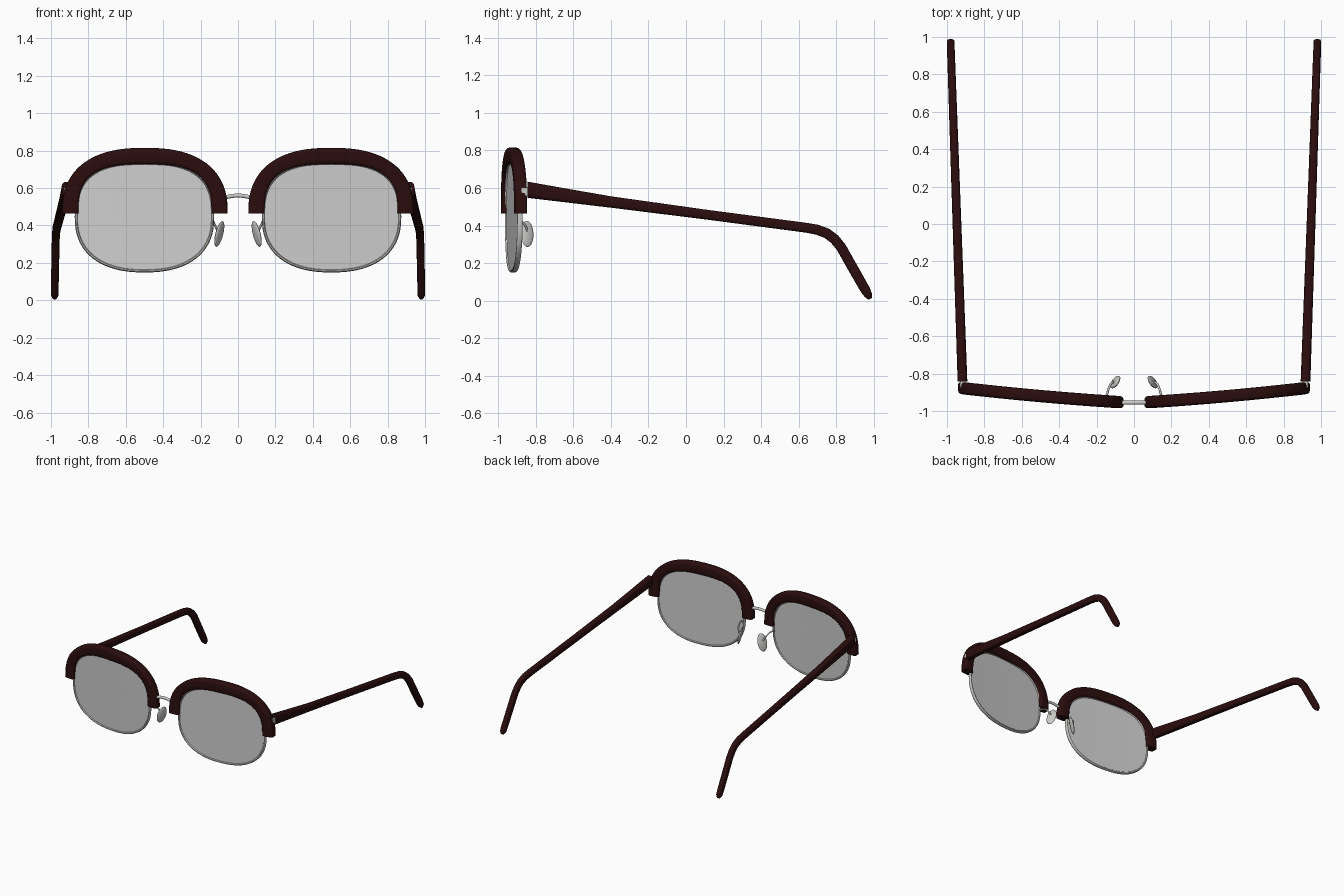
import bpy, bmesh
from math import cos, sin, pi, copysign
from mathutils import Vector, Matrix

cube = bpy.data.objects.get("Cube")
if cube:
    bpy.data.objects.remove(cube, do_unlink=True)


def material(name, rgb, rough):
    m = bpy.data.materials.new(name)
    m.use_nodes = True
    m.diffuse_color = (*rgb, 1)
    bsdf = next(n for n in m.node_tree.nodes if n.type == 'BSDF_PRINCIPLED')
    bsdf.inputs["Base Color"].default_value = (*rgb, 1)
    bsdf.inputs["Roughness"].default_value = rough
    return m


BROWN = material("dark_red_brown", (0.024, 0.004, 0.004), 0.4)
METAL = material("pale_metal", (0.6, 0.6, 0.58), 0.4)
GLASS = material("grey_lens", (0.62, 0.62, 0.62), 0.4)


def finish(name, bm, mat, mirror=True):
    """Turn a bmesh into a smooth object, mirrored across x = 0."""
    bmesh.ops.recalc_face_normals(bm, faces=bm.faces)
    mesh = bpy.data.meshes.new(name)
    bm.to_mesh(mesh)
    bm.free()
    mesh.materials.append(mat)
    ob = bpy.data.objects.new(name, mesh)
    bpy.context.collection.objects.link(ob)
    bpy.ops.object.select_all(action='DESELECT')
    ob.select_set(True)
    bpy.context.view_layer.objects.active = ob
    bpy.ops.object.shade_smooth_by_angle(angle=0.7)
    if mirror:
        ob.modifiers.new("mirror", 'MIRROR').use_mirror_merge = False
    return ob


def skin(rings, closed=False):
    """Bridge successive rings of points; cap the ends unless closed."""
    bm = bmesh.new()
    loops = [[bm.verts.new(p) for p in r] for r in rings]
    pairs = list(zip(loops, loops[1:]))
    if closed:
        pairs.append((loops[-1], loops[0]))
    else:
        bm.faces.new(loops[0])
        bm.faces.new(loops[-1])
    n = len(loops[0])
    for a, b in pairs:
        for i in range(n):
            j = (i + 1) % n
            bm.faces.new((a[i], a[j], b[j], b[i]))
    return bm


def power_curve(t, a, b, n):
    c, s = cos(t), sin(t)
    return (copysign(abs(c) ** (2 / n), c) * a, copysign(abs(s) ** (2 / n), s) * b)


def section(n, count):
    return [power_curve(2 * pi * i / count, 1, 1, n) for i in range(count)]


def wrap_y(x):
    """Gentle face-form curve of the front."""
    t = x / 0.94
    return -0.957 + 0.055 * t + 0.027 * t * t


def tube(path, radius):
    pts = [Vector(p) for p in path]
    rings = []
    for i, p in enumerate(pts):
        d = pts[min(i + 1, len(pts) - 1)] - pts[max(i - 1, 0)]
        q = d.to_track_quat('Z', 'Y')
        rings.append([p + q @ Vector((u * radius, v * radius, 0)) for u, v in section(2, 10)])
    return skin(rings)


def bezier(p, steps=12):
    a, b, c, d = map(Vector, p)
    return [a * (1 - t) ** 3 + b * 3 * t * (1 - t) ** 2 + c * 3 * t * t * (1 - t) + d * t ** 3
            for t in (i / steps for i in range(steps + 1))]


# Brow frames: thick arch with rounded rectangular section
rings = []
for i in range(57):
    t = pi * i / 56
    xo, zo = power_curve(t, 0.443, 0.35, 2.45)
    xi, zi = power_curve(t, 0.355, 0.262, 2.9)
    ring = []
    for u, v in section(4, 24):
        k = (u + 1) / 2
        x = 0.498 + xi + (xo - xi) * k
        ring.append((x, wrap_y(x) + v * 0.033, 0.465 + zi + (zo - zi) * k))
    rings.append(ring)
finish("brow_frames", skin(rings), BROWN)


# Lens outline, flatter above and rounder below
def outline(t, scale=1.0, grow=0.0):
    n = 2.8 if sin(t) > 0 else 2.35
    x, z = power_curve(t, 0.37 + grow, 0.293 + grow, n)
    return 0.5 + x * scale, 0.445 + z * scale


SEG = 72
angles = [2 * pi * i / SEG for i in range(SEG)]

# Lower rims: slim metal band round each lens
rings = []
for t in angles:
    ring = []
    for u, v in section(2.5, 10):
        x, z = outline(t, 1.0, -0.005 + u * 0.008)
        ring.append((x, wrap_y(x) + v * 0.015, z))
    rings.append(ring)
finish("lens_rims", skin(rings, closed=True), METAL)

# Lenses: thin curved plates, built from concentric rings front and back
rings = []
for side, scales in ((-1, (0.02, 0.25, 0.5, 0.75, 0.98)), (1, (0.98, 0.75, 0.5, 0.25, 0.02))):
    for s in scales:
        rings.append([(x, wrap_y(x) + side * 0.007, z)
                      for x, z in (outline(t, s) for t in angles)])
finish("lenses", skin(rings), GLASS)

# Bridge: thin arched bar
path = bezier([(-0.08, -0.955, 0.545), (-0.03, -0.955, 0.565),
               (0.03, -0.955, 0.565), (0.08, -0.955, 0.545)])
finish("bridge", tube(path, 0.011), METAL, mirror=False)

# Nose pad arms
path = bezier([(0.15, -0.93, 0.43), (0.135, -0.88, 0.44),
               (0.13, -0.85, 0.41), (0.108, -0.845, 0.37)])
finish("nose_pad_arms", tube(path, 0.006), METAL)

# Nose pads: flattened ovals, turned inward and splayed at the bottom
bm = bmesh.new()
bmesh.ops.create_uvsphere(bm, u_segments=24, v_segments=14, radius=1)
bm.transform(Matrix.Translation((0.1, -0.845, 0.355))
             @ Matrix.Rotation(-0.25, 4, 'Y') @ Matrix.Rotation(0.5, 4, 'Z')
             @ Matrix.Diagonal((0.012, 0.038, 0.071, 1)))
finish("nose_pads", bm, METAL)

# Hinges between frame and temple
bm = bmesh.new()
bmesh.ops.create_cube(bm, size=1)
bm.transform(Matrix.Translation((0.915, -0.845, 0.58)) @ Matrix.Diagonal((0.03, 0.06, 0.045, 1)))
finish("hinges", bm, METAL)

# Temples: (y, z, half height) stations, tapering then bending down behind the ear
stations = [(-0.842, 0.590, 0.043), (-0.62, 0.557, 0.036), (-0.4, 0.525, 0.030),
            (0.1, 0.459, 0.026), (0.64, 0.388, 0.026), (0.70, 0.377, 0.027),
            (0.75, 0.358, 0.027), (0.79, 0.328, 0.027), (0.825, 0.285, 0.027),
            (0.90, 0.152, 0.027), (0.955, 0.056, 0.026), (0.97, 0.029, 0.021),
            (0.980, 0.010, 0.010)]
rings = []
for i, (y, z, h) in enumerate(stations):
    a = stations[max(i - 1, 0)]
    b = stations[min(i + 1, len(stations) - 1)]
    d = Vector((b[0] - a[0], b[1] - a[1])).normalized()
    if i == 0:
        d = Vector((1, 0))
    x = 0.917 + 0.063 * min(1, (y + 0.842) / 1.8)
    w = min(0.026 - 0.003 * (y + 0.842), h)
    rings.append([(x + u * w, y - d.y * v * h, z + d.x * v * h) for u, v in section(3.2, 20)])
finish("temples", skin(rings), BROWN)
